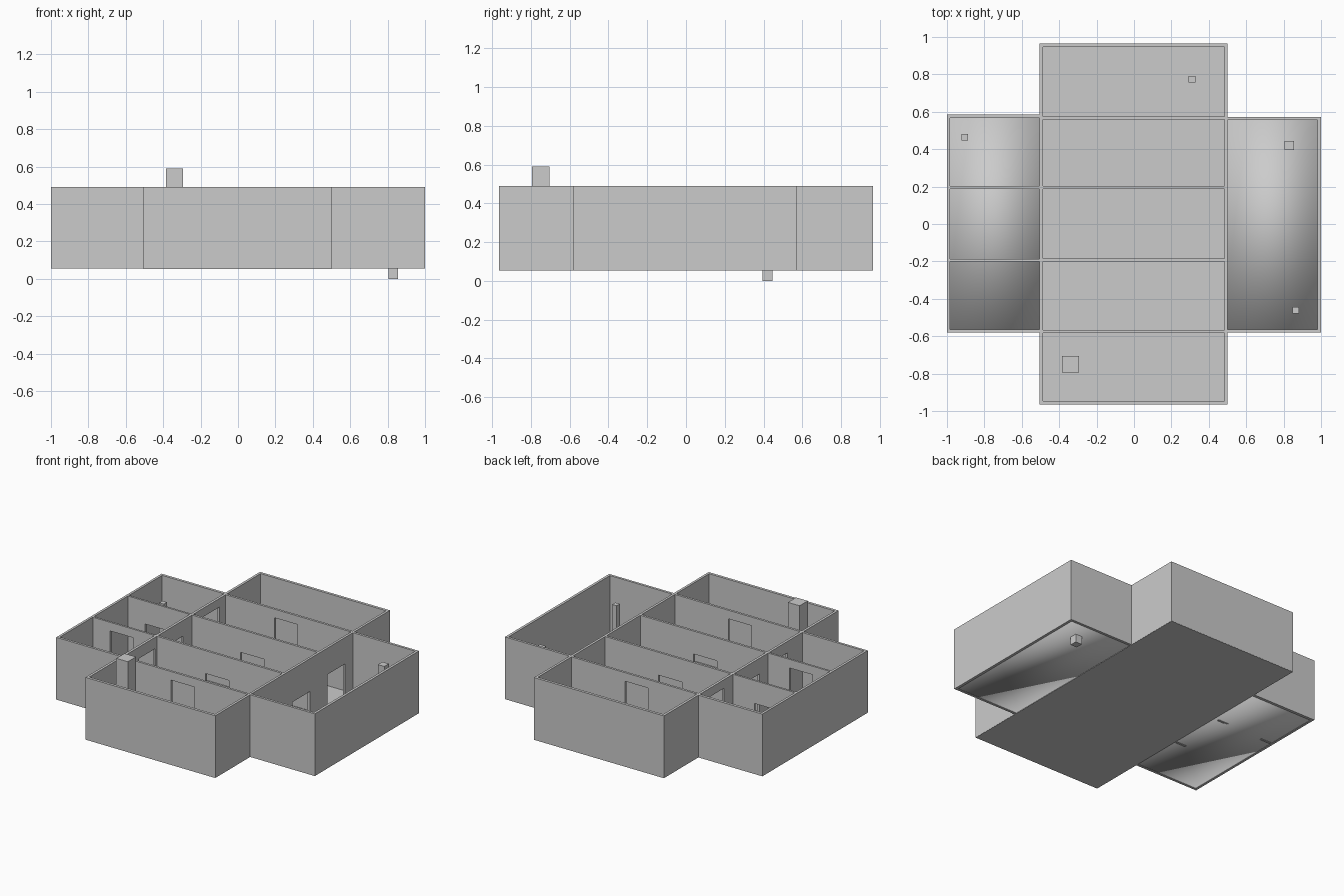
import bpy
import bmesh

BASE, TOP = 0.055, 0.49   # wall bottom and top

if "Cube" in bpy.data.objects:
    bpy.data.objects.remove(bpy.data.objects["Cube"], do_unlink=True)

grey = bpy.data.materials.new("plain_grey")
grey.use_nodes = True
grey.diffuse_color = (0.6, 0.6, 0.6, 1)
grey.node_tree.nodes["Principled BSDF"].inputs["Base Color"].default_value = grey.diffuse_color


def finish(name, bm, smooth=False):
    bmesh.ops.recalc_face_normals(bm, faces=bm.faces)
    for f in bm.faces:
        f.smooth = smooth
    mesh = bpy.data.meshes.new(name)
    bm.to_mesh(mesh)
    bm.free()
    mesh.materials.append(grey)
    obj = bpy.data.objects.new(name, mesh)
    bpy.context.scene.collection.objects.link(obj)


def box(name, x, y, z, smooth=False):
    """Box spanning the given (low, high) pairs."""
    bm = bmesh.new()
    bmesh.ops.create_cube(bm, size=1)
    for v in bm.verts:
        v.co = [s[0] + (c + 0.5) * (s[1] - s[0]) for c, s in zip(v.co, (x, y, z))]
    finish(name, bm, smooth)


def shell(name, outline, z, thick_to):
    """Hollow rectangular room wall: outer outline and inner outline rings."""
    bm = bmesh.new()
    rings = []
    for (x0, x1, y0, y1), h in ((outline, z[0]), (outline, z[1]),
                                (thick_to, z[1]), (thick_to, z[0])):
        rings.append([bm.verts.new((x, y, h))
                      for x, y in ((x0, y0), (x1, y0), (x1, y1), (x0, y1))])
    for a, b in zip(rings, rings[1:] + rings[:1]):
        for i in range(4):
            j = (i + 1) % 4
            bm.faces.new((a[i], a[j], b[j], b[i]))
    finish(name, bm)


def wall(name, axis, low, high, start, end, doors=(), base=BASE):
    """Wall running along an axis, with doorways (from, to, head height)."""
    profile = [(start, base)]
    for a, b, head in sorted(doors):
        profile += [(a, base), (a, head), (b, head), (b, base)]
    profile += [(end, base), (end, TOP), (start, TOP)]
    bm = bmesh.new()

    def point(u, side, z):
        return bm.verts.new((u, side, z) if axis == "x" else (side, u, z))
    front = [point(u, low, z) for u, z in profile]
    back = [point(u, high, z) for u, z in profile]
    bm.faces.new(front)
    bm.faces.new(back[::-1])
    for i in range(len(front)):
        j = (i + 1) % len(front)
        bm.faces.new((front[i], back[i], back[j], front[j]))
    finish(name, bm)


# Central block: floor, end walls and long side walls with doorways
box("central_floor", (-0.504, 0.499), (-0.964, 0.964), (0.054, 0.065))
wall("front_wall", "x", -0.965, -0.946, -0.487, 0.483)
wall("back_wall", "x", 0.946, 0.965, -0.487, 0.483)
wall("right_long_wall", "y", -0.505, -0.487, -0.965, 0.965,
     [(-0.4, -0.22, 0.41), (-0.09, 0.09, 0.38), (0.3, 0.49, 0.43)])
wall("left_long_wall", "y", 0.483, 0.5, -0.965, 0.965,
     [(-0.11, 0.08, 0.26), (0.275, 0.47, 0.305)])

# Central dividers, each with one doorway in the middle
for i, (y, head) in enumerate(((-0.575, 0.43), (-0.193, 0.33), (0.195, 0.33), (0.567, 0.43))):
    wall("central_divider_%d" % (i + 1), "x", y - 0.008, y + 0.008, -0.487, 0.483,
         [(-0.11, 0.07, head)])

# Left wing: one large room
wall("left_wing_front", "x", -0.58, -0.563, 0.5, 1)
wall("left_wing_back", "x", 0.555, 0.572, 0.5, 1)
wall("left_wing_side", "y", 0.982, 1, -0.563, 0.555)
box("left_wing_floor", (0.499, 0.984), (-0.565, 0.557), (0.057, 0.067), True)

# Right wing: three rooms
wall("right_wing_front", "x", -0.58, -0.563, -1, -0.505)
wall("right_wing_back", "x", 0.566, 0.585, -1, -0.505)
wall("right_wing_side", "y", -1, -0.983, -0.563, 0.566)
box("right_wing_floor", (-0.985, -0.504), (-0.565, 0.568), (0.057, 0.067), True)
for name, y, head in (("front", -0.193, 0.43), ("back", 0.195, 0.33)):
    wall("right_wing_divider_" + name, "x", y - 0.007, y + 0.007, -0.983, -0.505,
         [(-0.85, -0.67, head)], 0.06)

# Small strips under the right wing floor
for i, (x, y) in enumerate(((-0.55, -0.195), (-0.575, 0.19), (-0.935, 0.18))):
    box("floor_strip_%d" % (i + 1), (x - 0.04, x + 0.04), (y - 0.007, y + 0.007), (0.055, 0.06))

# Square posts: centre, width, bottom, top
for name, x, y, w, z0, z1 in (("chimney", -0.34, -0.75, 0.09, 0.06, 0.59),
                              ("tall_post", 0.83, 0.42, 0.05, 0, 0.41),
                              ("left_post", 0.865, -0.462, 0.035, 0.06, 0.36),
                              ("right_post", -0.905, 0.465, 0.035, 0.06, 0.36),
                              ("back_post", 0.31, 0.775, 0.035, 0.06, 0.36)):
    r = w / 2
    box(name, (x - r, x + r), (y - r, y + r), (z0, z1))
